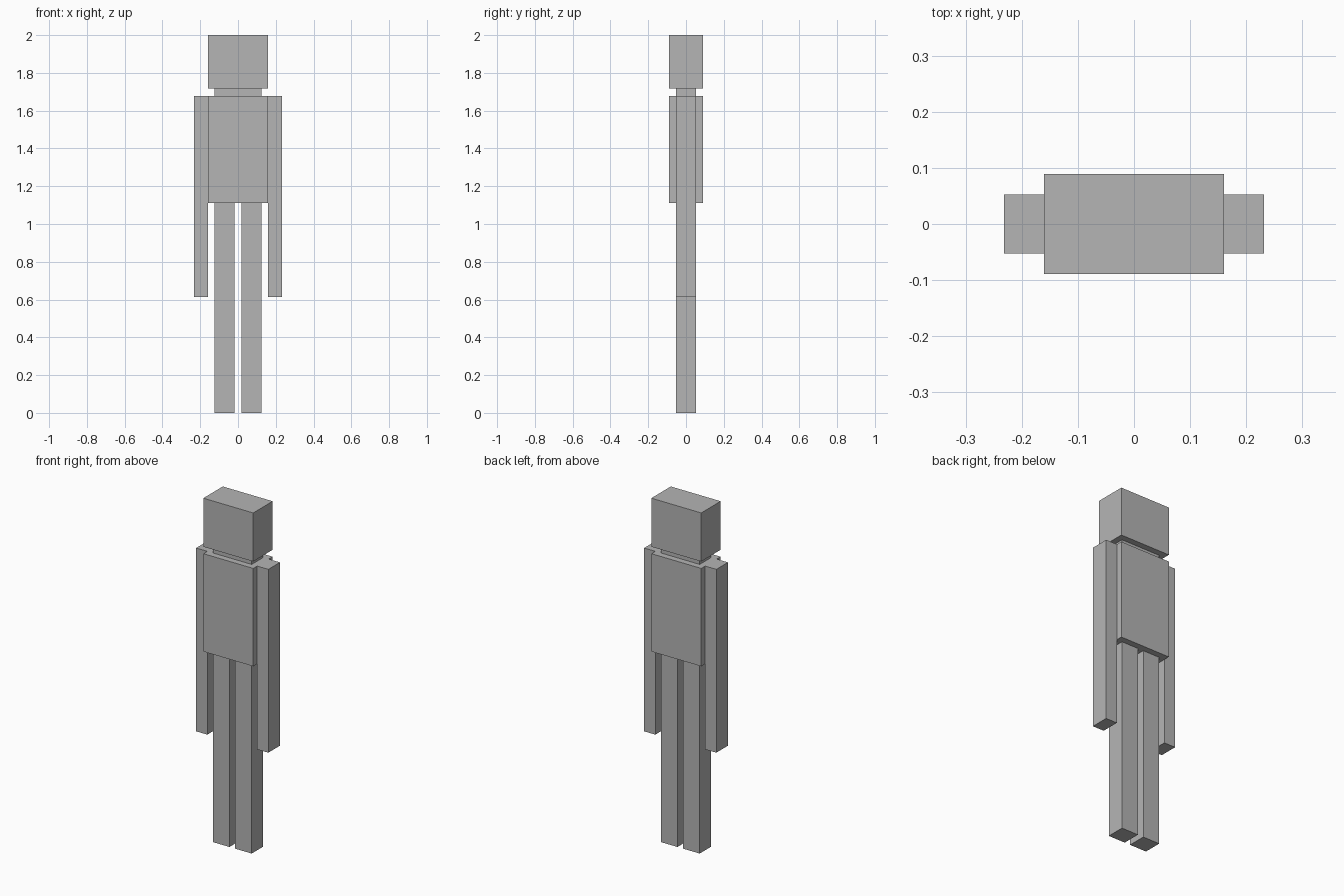
import bpy

cube = bpy.data.objects.get("Cube")
if cube:
    bpy.data.objects.remove(cube, do_unlink=True)

# Single plain grey for the whole figure
grey = bpy.data.materials.new("plain_grey")
grey.use_nodes = True
colour = (0.46, 0.46, 0.46, 1)
grey.diffuse_color = colour
grey.node_tree.nodes["Principled BSDF"].inputs["Base Color"].default_value = colour


def box(name, x, y, z):
    """Box spanning the (low, high) ranges given for each axis."""
    spans = (x, y, z)
    bpy.ops.mesh.primitive_cube_add(size=1, location=[(a + b) / 2 for a, b in spans])
    obj = bpy.context.object
    obj.name = name
    obj.scale = [b - a for a, b in spans]
    bpy.ops.object.transform_apply(location=False, rotation=False, scale=True)
    obj.data.materials.append(grey)
    return obj


# Shared levels and half sizes
hip, shoulder, chin, crown = 1.11, 1.678, 1.718, 2.0
wide = (-0.16, 0.16)
deep = (-0.089, 0.089)
slim = (-0.053, 0.053)

# Centre parts
box("torso", wide, deep, (hip, shoulder))
box("neck", (-0.125, 0.125), slim, (shoulder, chin))
box("head", wide, deep, (chin, crown))

# Paired limbs
for side, sign in (("left", 1), ("right", -1)):
    for limb, inner, outer, z in (
        ("arm", 0.16, 0.232, (0.614, shoulder)),
        ("leg", 0.018, 0.125, (0, hip)),
    ):
        box(f"{side}_{limb}", sorted((sign * inner, sign * outer)), slim, z)
